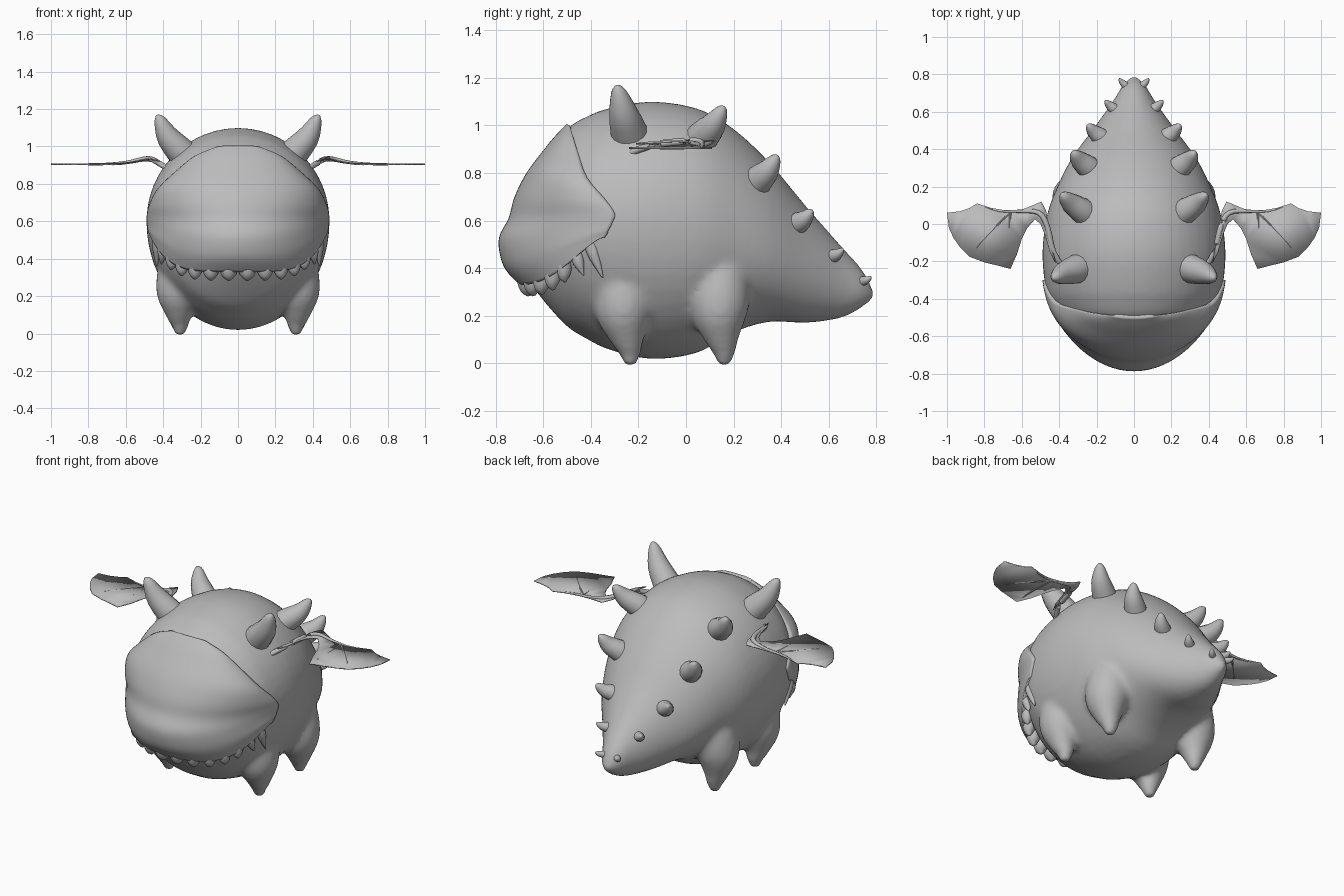
import bpy, bmesh, math
from mathutils import Vector

if "Cube" in bpy.data.objects:
    bpy.data.objects.remove(bpy.data.objects["Cube"])

grey = bpy.data.materials.new("stone_grey")
grey.diffuse_color = (0.5, 0.5, 0.5, 1)
grey.use_nodes = True
grey.node_tree.nodes["Principled BSDF"].inputs["Base Color"].default_value = grey.diffuse_color


def catmull(keys, n):
    """Smoothly interpolate a list of tuples, n steps per span."""
    out = []
    for i in range(len(keys) - 1):
        a, b = keys[max(i - 1, 0)], keys[i]
        c, d = keys[i + 1], keys[min(i + 2, len(keys) - 1)]
        for k in range(n):
            t = k / n
            out.append(tuple(0.5 * (2 * q + (r - p) * t + (2 * p - 5 * q + 4 * r - s) * t * t
                                    + (3 * q - p - 3 * r + s) * t ** 3)
                             for p, q, r, s in zip(a, b, c, d)))
    out.append(tuple(keys[-1]))
    return out


def finish(bm, name, angle=50):
    me = bpy.data.meshes.new(name)
    bm.to_mesh(me)
    bm.free()
    ob = bpy.data.objects.new(name, me)
    bpy.context.collection.objects.link(ob)
    me.materials.append(grey)
    bpy.ops.object.select_all(action='DESELECT')
    bpy.context.view_layer.objects.active = ob
    ob.select_set(True)
    bpy.ops.object.shade_smooth_by_angle(angle=math.radians(angle))
    return ob


def skin(bm, rings, closed=True):
    """Bridge successive rings of points; closed rings also get end caps."""
    vs = [[bm.verts.new(p) for p in ring] for ring in rings]
    n = len(vs[0])
    for a, b in zip(vs, vs[1:]):
        for i in range(n if closed else n - 1):
            j = (i + 1) % n
            bm.faces.new((a[i], a[j], b[j], b[i]))
    if closed:
        bm.faces.new(vs[0])
        bm.faces.new(vs[-1])
        bmesh.ops.recalc_face_normals(bm, faces=bm.faces)


def tube(bm, keys, sides=12, steps=3):
    """Tapered tube through (x, y, z, radius) keys."""
    path = catmull(keys, steps)
    pts = [Vector(p[:3]) for p in path]
    rings = []
    for i, p in enumerate(pts):
        t = (pts[min(i + 1, len(pts) - 1)] - pts[max(i - 1, 0)]).normalized()
        ref = Vector((0, 1, 0)) if abs(t.y) < 0.9 else Vector((1, 0, 0))
        u = t.cross(ref).normalized()
        v = t.cross(u)
        r = max(path[i][3], 0.002)
        rings.append([p + r * (math.cos(a) * u + math.sin(a) * v)
                      for a in (2 * math.pi * k / sides for k in range(sides))])
    skin(bm, rings)


def flip(keys, s):
    return [(s * k[0],) + tuple(k[1:]) for k in keys]


# Body with tail: (y, top, bottom, half width, height of widest point)
body_keys = [
    (-.70, .55, .45, .03, .50), (-.66, .74, .35, .17, .55), (-.60, .85, .265, .27, .57),
    (-.50, .985, .155, .39, .59), (-.42, 1.035, .105, .445, .60), (-.33, 1.07, .06, .475, .60),
    (-.15, 1.10, .018, .49, .60), (.05, 1.07, .045, .465, .58), (.20, .985, .13, .41, .54),
    (.35, .845, .175, .335, .47), (.50, .665, .17, .225, .40), (.65, .495, .19, .117, .34),
    (.74, .395, .235, .062, .31), (.79, .305, .275, .012, .29)]
rings = []
for y, top, bot, hw, zw in catmull(body_keys, 3):
    ring = []
    for k in range(48):
        a = 2 * math.pi * k / 48
        h = top - zw if math.sin(a) > 0 else zw - bot
        ring.append((hw * math.cos(a), y, zw + h * math.sin(a)))
    rings.append(ring)
bm = bmesh.new()
skin(bm, rings)

# Stubby legs fused into the body
for s in (1, -1):
    for y, lean in ((-.235, .025), (.16, .02)):
        tube(bm, flip([(.31, y, -.012, .024), (.31, y, .05, .05), (.315, y - lean * .4, .10, .072),
                       (.317, y - lean, .20, .118), (.305, y - lean, .30, .13),
                       (.28, y - lean, .42, .12), (.24, y - lean, .52, .09)], s), 20)
body = finish(bm, "body_and_legs", 180)
m = body.modifiers.new("fuse", 'REMESH')
m.mode, m.voxel_size, m.use_smooth_shade = 'VOXEL', 0.016, True
m = body.modifiers.new("soften", 'SMOOTH')
m.factor, m.iterations = 0.5, 10

# Head shell: (front z, front y, side z, side y, half width, taper of the plan)
head_keys = [
    (.33, -.70, .53, -.34, .475, 1.3), (.39, -.755, .545, -.33, .48, 1.35),
    (.45, -.78, .56, -.325, .484, 1.35), (.53, -.785, .59, -.31, .487, 1.35),
    (.61, -.745, .63, -.30, .488, 1.2), (.70, -.72, .69, -.34, .474, 1.05),
    (.80, -.67, .78, -.415, .425, 1), (.90, -.595, .89, -.455, .308, 1),
    (.955, -.55, .955, -.475, .222, 1), (1.005, -.502, 1.0, -.488, .11, 1)]
rows = []
for zf, f, zs, e, w, p in catmull(head_keys, 4):
    row = []
    for k in range(41):
        a = math.pi * (k / 40 - 0.5)
        row.append((w * math.sin(a), e + (f - e) * max(math.cos(a), 0) ** p,
                    zf + (zs - zf) * abs(math.sin(a)) ** 5))
    rows.append(row)
bm = bmesh.new()
skin(bm, rows, closed=False)
head = finish(bm, "head_shell", 60)
m = head.modifiers.new("thickness", 'SOLIDIFY')
m.thickness, m.offset = 0.035, -1

# Petal shaped teeth and corner fangs under the lip
bm = bmesh.new()
for s in (1, -1):
    for x in (.05, .145, .23, .30, .355):
        sn = x / .455
        y = -.33 - .335 * (1 - sn * sn) ** .65
        z = .335 + .2 * sn ** 5
        r = .052 - .05 * x
        tube(bm, flip([(x, y, z + .04, r), (x, y, z, r * .95), (x, y, z - .03, r * .68),
                       (x, y + .005, z - .052, r * .15)], s), 10)
    tube(bm, flip([(.425, -.40, .50, .03), (.432, -.385, .45, .025), (.435, -.35, .36, .003)], s), 10)
    tube(bm, flip([(.40, -.46, .46, .028), (.405, -.45, .42, .024), (.41, -.43, .37, .003)], s), 10)
finish(bm, "teeth")

# Horns and back spikes: base, tip, base radius
spikes = [
    ((.29, -.235, .955), (.435, -.29, 1.165), .08), ((.27, .065, .945), (.39, .16, 1.075), .07),
    ((.235, .295, .76), (.33, .385, .87), .065), ((.165, .455, .58), (.25, .53, .64), .05),
    ((.10, .61, .447), (.155, .66, .478), .03), ((.045, .74, .345), (.08, .778, .362), .02)]
bm = bmesh.new()
for base, tip, r in spikes:
    b, t = Vector(base), Vector(tip)
    mid = b.lerp(t, .5) + Vector((r * .12, 0, -r * .15))
    low = b - (t - b) * .25
    for s in (1, -1):
        tube(bm, flip([(*low, r), (*b, r), (*mid, r * .78),
                       (*b.lerp(t, .88), r * .4), (*t, r * .1)], s), 14)
finish(bm, "horns_and_spikes")

# Bat wings: thin scalloped membrane, arm and finger ribs
outline = [(.42, -.21), (.44, -.10), (.46, .01), (.47, .07), (.495, .12), (.53, .105),
           (.59, .08), (.67, .07), (.76, .085), (.84, .11), (.88, .085), (.93, .068), (1.0, .06),
           (.99, -.02), (.965, -.075), (.93, -.125), (.88, -.175), (.80, -.205), (.73, -.222),
           (.66, -.24), (.625, -.16), (.60, -.08), (.57, -.02), (.53, .025), (.50, 0),
           (.475, -.06), (.45, -.15)]
for s, side in ((1, "right"), (-1, "left")):
    bm = bmesh.new()
    pts = outline if s < 0 else outline[::-1]
    face = bm.faces.new([bm.verts.new((s * x, y, 0)) for x, y in pts])
    face.normal_update()
    bmesh.ops.triangulate(bm, faces=[face], ngon_method='BEAUTY')
    for v in bm.verts:
        v.co.z = .905 + .03 * max(0, 1 - abs(abs(v.co.x) - .48) / .14)
    wing = finish(bm, side + "_wing_membrane", 30)
    m = wing.modifiers.new("thickness", 'SOLIDIFY')
    m.thickness, m.offset = 0.007, 0
    bm = bmesh.new()
    tube(bm, flip([(.36, -.26, .87, .014), (.43, -.15, .915, .015), (.465, -.01, .932, .015),
                   (.51, .06, .932, .013), (.60, .068, .914, .009), (.72, .07, .906, .006),
                   (.84, .105, .905, .002)], s), 8)
    for x, y in ((.66, -.238), (.88, -.174)):
        tube(bm, flip([(.66, .065, .907, .006), ((.68 + x) / 2, (.06 + y) / 2, .905, .006),
                       (x, y, .905, .002)], s), 6)
    finish(bm, side + "_wing_bones")
